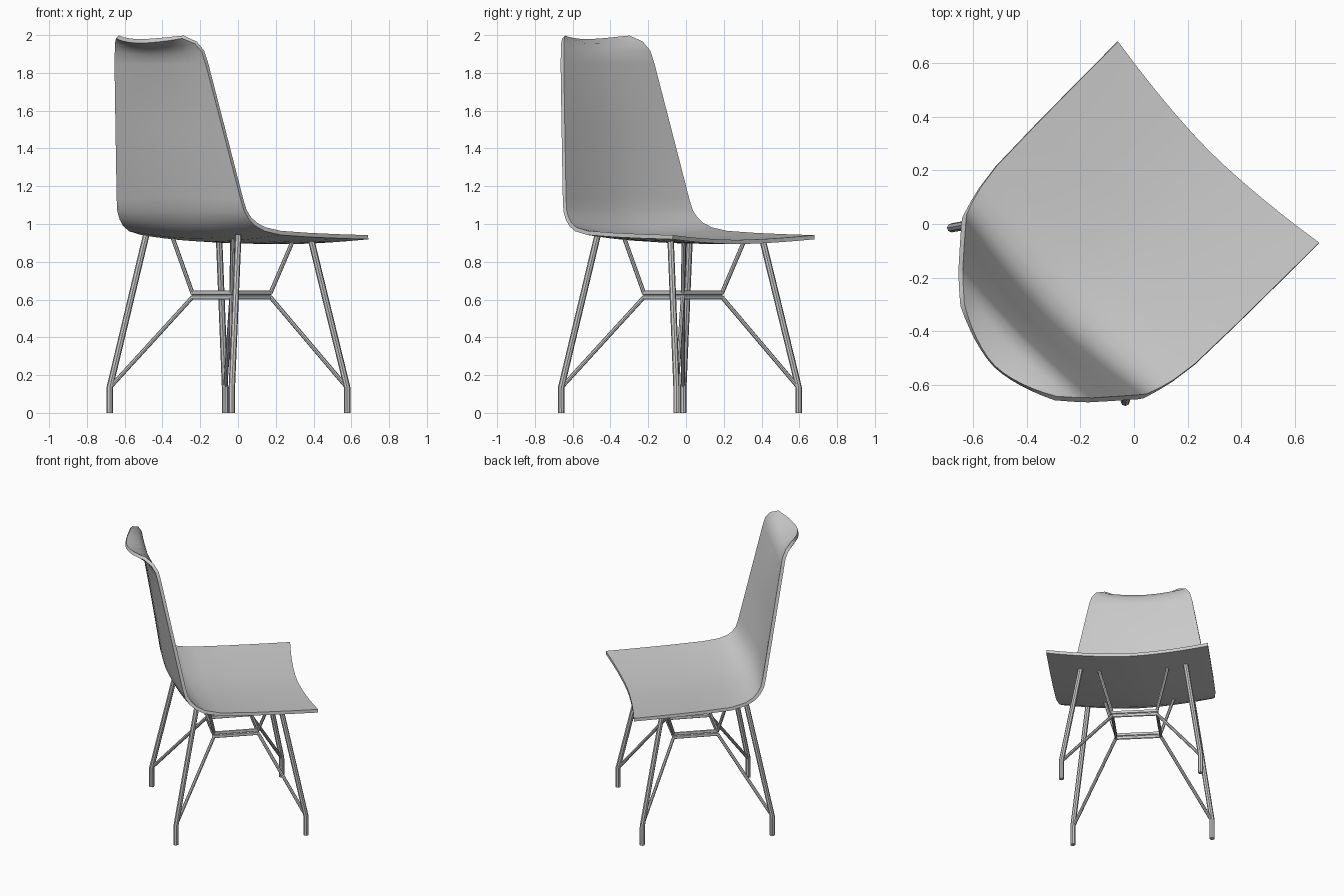
import bpy
from mathutils import Vector

if "Cube" in bpy.data.objects:
    bpy.data.objects.remove(bpy.data.objects["Cube"])

R = 0.5 ** 0.5
SEAT_S, BASE_S = 0.007, -0.013   # small sideways offsets of shell and base


def world(f, s, z):
    """f = towards the chair's front, s = sideways; the chair is turned 45 degrees."""
    return Vector(((f + s) * R, (f - s) * R, z))


def activate(ob):
    bpy.ops.object.select_all(action='DESELECT')
    ob.select_set(True)
    bpy.context.view_layer.objects.active = ob


# Seat shell: rows of (centre f, centre z, edge f, edge z, half width)
rows = [
    (0.390, 0.905, 0.438, 0.930, 0.530),
    (0.200, 0.905, 0.220, 0.935, 0.529),
    (0.000, 0.908, 0.000, 0.942, 0.527),
    (-0.210, 0.917, -0.210, 0.953, 0.522),
    (-0.320, 0.934, -0.310, 0.972, 0.508),
    (-0.390, 0.963, -0.365, 0.998, 0.494),
    (-0.440, 1.010, -0.400, 1.030, 0.483),
    (-0.470, 1.070, -0.425, 1.070, 0.474),
    (-0.487, 1.140, -0.440, 1.130, 0.463),
    (-0.540, 1.500, -0.510, 1.490, 0.402),
    (-0.595, 1.850, -0.580, 1.850, 0.340),
    (-0.612, 1.903, -0.594, 1.915, 0.324),
    (-0.655, 1.945, -0.620, 1.960, 0.297),
    (-0.742, 1.968, -0.665, 1.990, 0.245),
]
N = 12
verts, faces = [], []
for cf, cz, ef, ez, w in rows:
    for i in range(N + 1):
        t = 2 * i / N - 1
        k = abs(t) ** 1.7
        verts.append(world(cf + (ef - cf) * k, w * t + SEAT_S, cz + (ez - cz) * k))
for r in range(len(rows) - 1):
    for i in range(N):
        a = r * (N + 1) + i
        faces.append((a, a + 1, a + N + 2, a + N + 1))
me = bpy.data.meshes.new("seat_shell")
me.from_pydata(verts, [], faces)
shell = bpy.data.objects.new("seat_shell", me)
bpy.context.collection.objects.link(shell)
activate(shell)
sol = shell.modifiers.new("thickness", 'SOLIDIFY')
sol.thickness = 0.022
sol.offset = 0
bpy.ops.object.modifier_apply(modifier=sol.name)
bpy.ops.object.shade_smooth_by_angle(angle=0.7)


def rod(name, pts, radius, closed=False):
    """Round steel rod along a path of (f, s, z) points."""
    cu = bpy.data.curves.new(name, 'CURVE')
    cu.dimensions = '3D'
    cu.bevel_depth = radius
    cu.bevel_resolution = 2
    cu.use_fill_caps = True
    sp = cu.splines.new('POLY')
    sp.points.add(len(pts) - 1)
    for p, (f, s, z) in zip(sp.points, pts):
        p.co = (*world(f, s + BASE_S, z), 1)
    sp.use_cyclic_u = closed
    ob = bpy.data.objects.new(name, cu)
    bpy.context.collection.objects.link(ob)
    activate(ob)
    bpy.ops.object.convert(target='MESH')
    bpy.ops.object.shade_smooth_by_angle(angle=0.7)


# Legs and bent braces: foot f, leg top f, leg top z, ring f, brace top f, brace top z
H = 0.147
corners = {
    "front": (0.373, 0.217, 0.912, 0.110, 0.195, 0.905),
    "back": (-0.490, -0.330, 0.940, -0.182, -0.250, 0.925),
}
for end, (ff, tf, tz, rf, bf, bz) in corners.items():
    for side, m in (("left", -1), ("right", 1)):
        rod(f"{end}_{side}_leg",
            [(ff, m * 0.457, 0), (ff, m * 0.457, 0.135), (tf, m * 0.345, tz)], 0.017)
        rod(f"{end}_{side}_lower_brace",
            [(ff, m * 0.455, 0.135), (rf, m * H, 0.612)], 0.011)
        rod(f"{end}_{side}_upper_brace",
            [(rf, m * H, 0.636), (bf, m * 0.225, bz)], 0.011)

# Two stacked square rings joining the braces
for name, z in (("lower_ring", 0.611), ("upper_ring", 0.636)):
    rod(name, [(0.110, -H, z), (0.110, H, z), (-0.182, H, z), (-0.182, -H, z)], 0.012, True)
